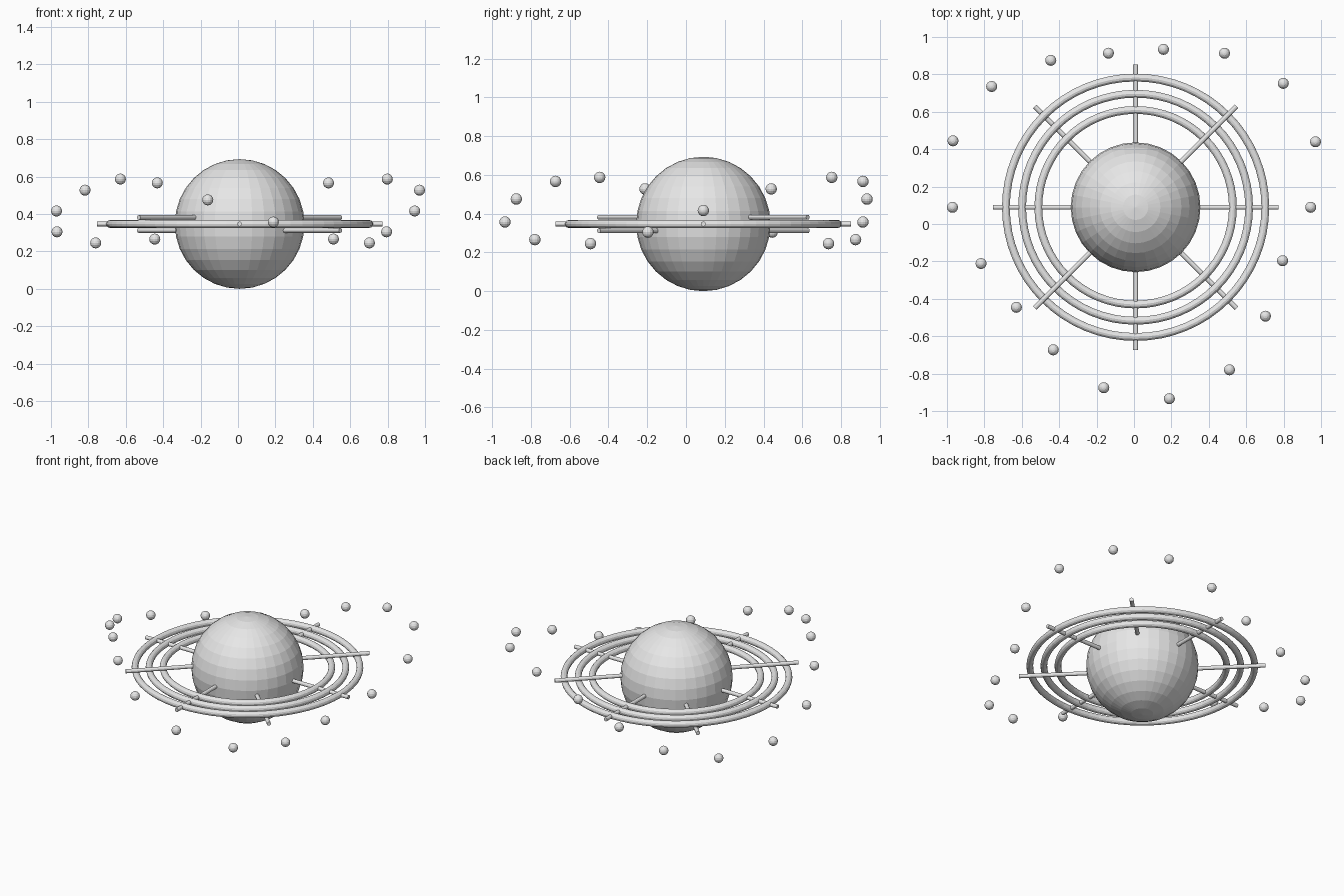
import bpy
from math import sin, cos, pi, radians
from mathutils import Vector

cube = bpy.data.objects.get("Cube")
if cube:
    bpy.data.objects.remove(cube, do_unlink=True)

U = 0.3467                            # planet radius, the unit of every part
CENTRE = Vector((0.0086, 0.0895, U))

grey = bpy.data.materials.new("light_grey")
grey.use_nodes = True
grey.diffuse_color = (0.8, 0.8, 0.8, 1)
grey.node_tree.nodes["Principled BSDF"].inputs["Base Color"].default_value = (0.8, 0.8, 0.8, 1)


def place(x, y, z):
    """Position in planet radii, measured from the planet's centre."""
    return CENTRE + U * Vector((x, y, z))


def finish(name):
    obj = bpy.context.object
    obj.name = name
    obj.data.materials.append(grey)
    return obj


def ball(name, location, radius, segments, rings):
    bpy.ops.mesh.primitive_uv_sphere_add(
        segments=segments, ring_count=rings, radius=radius * U, location=location)
    return finish(name)


# Faceted planet
ball("planet", CENTRE, 1, 32, 16)

# Three concentric rings
for i, major in enumerate((1.5, 1.75, 2.0)):
    bpy.ops.mesh.primitive_torus_add(
        major_radius=major * U, minor_radius=0.06 * U,
        major_segments=64, minor_segments=12, location=CENTRE)
    finish(f"ring_{i + 1}")

# Eight spokes: diagonals pass alternately above and below the rings
INNER, OUTER = 0.9, 2.2
for i in range(8):
    angle = i * pi / 4
    middle = (INNER + OUTER) / 2
    height = 0.1 * sin(2 * angle)
    bpy.ops.mesh.primitive_cylinder_add(
        vertices=12, radius=0.037 * U, depth=(OUTER - INNER) * U,
        location=place(middle * cos(angle), middle * sin(angle), height),
        rotation=(0, pi / 2, angle))
    finish(f"spoke_{i + 1}")

# Small moons on a wavy orbit
for i in range(18):
    angle = radians(20 * i)
    reach = 2.7 + 0.3 * sin(i)
    height = 0.2 + 0.5 * sin(2 * angle)
    ball(f"moon_{i + 1}", place(reach * cos(angle), reach * sin(angle), height), 0.085, 16, 8)
